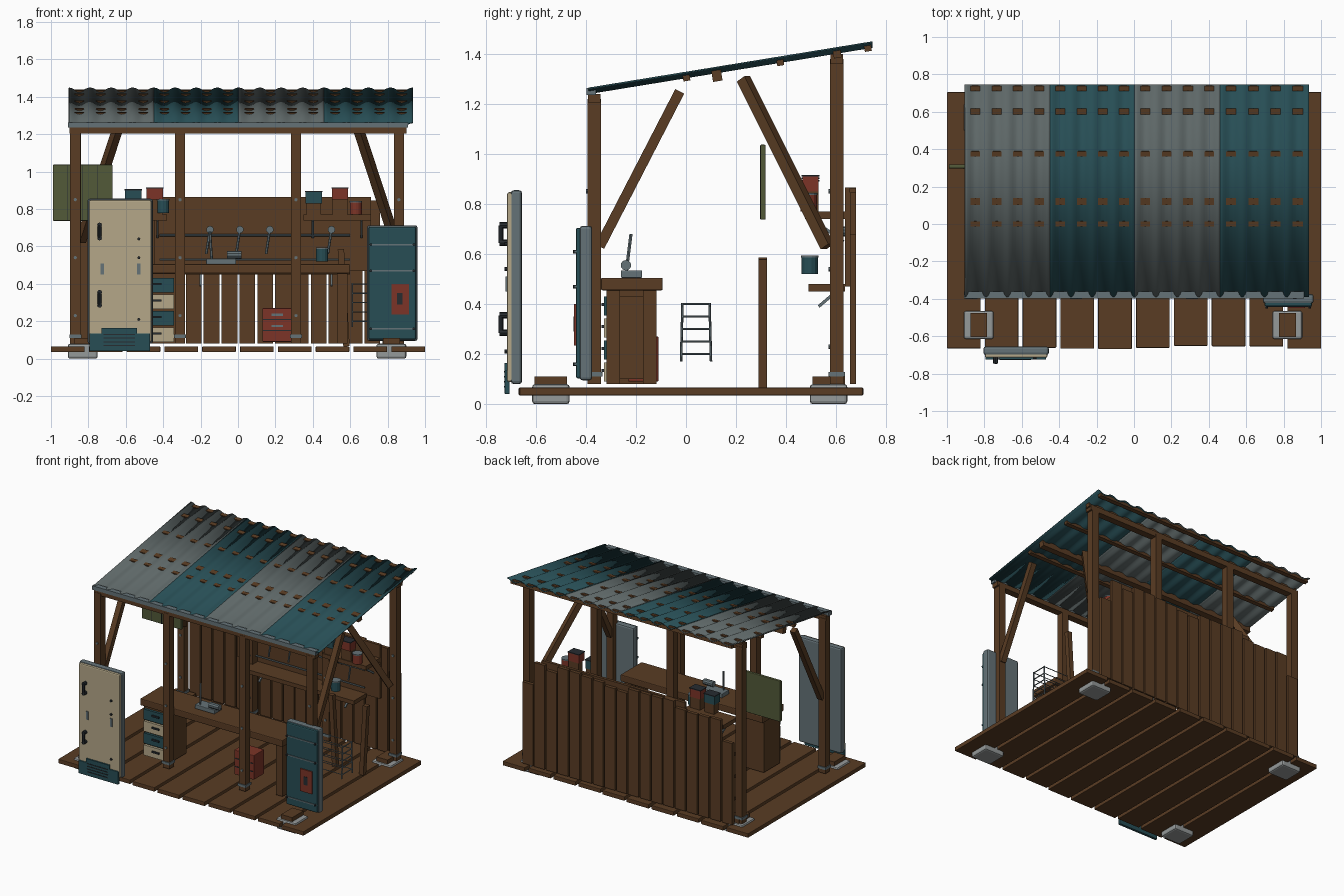
import bpy
import bmesh
import math
import random
from mathutils import Matrix, Vector

random.seed(4)
default_cube = bpy.data.objects.get("Cube")
if default_cube:
    bpy.data.objects.remove(default_cube)


def material(name, red, green, blue):
    mat = bpy.data.materials.new(name)
    mat.use_nodes = True
    color = (red, green, blue, 1)
    mat.diffuse_color = color
    shader = mat.node_tree.nodes["Principled BSDF"]
    shader.inputs["Base Color"].default_value = color
    shader.inputs["Roughness"].default_value = 0.8
    return mat


wood = material("brown wood", .1, .045, .017)
teal = material("teal paint", .02, .075, .09)
roof_grey = material("roof grey", .11, .135, .135)
stone = material("pale stone", .3, .32, .32)
steel = material("steel", .13, .17, .185)
cream = material("cream paint", .46, .39, .25)
red = material("rust red", .2, .034, .02)
green = material("olive green", .085, .1, .04)
dark = material("dark metal", .02, .025, .03)


def finish(name, bm, mat):
    bmesh.ops.recalc_face_normals(bm, faces=bm.faces)
    mesh = bpy.data.meshes.new(name)
    bm.to_mesh(mesh)
    bm.free()
    mesh.materials.append(mat)
    obj = bpy.data.objects.new(name, mesh)
    bpy.context.collection.objects.link(obj)
    return obj


def box(name, mat, xs, ys, zs, bevel=0):
    """Box from its (low, high) range on each axis."""
    bm = bmesh.new()
    size = [r[1] - r[0] for r in (xs, ys, zs)]
    middle = [(r[0] + r[1]) / 2 for r in (xs, ys, zs)]
    bmesh.ops.create_cube(bm, size=1, matrix=Matrix.Translation(middle) @ Matrix.Diagonal((*size, 1)))
    obj = finish(name, bm, mat)
    if bevel:
        mod = obj.modifiers.new("soft edges", "BEVEL")
        mod.width = bevel
        mod.segments = 2
    return obj


def bar(name, mat, start, end, width, sides=4):
    """Straight bar between two points; square or round."""
    start, end = Vector(start), Vector(end)
    line = end - start
    turn = line.to_track_quat("Z", "Y").to_matrix().to_4x4()
    spin = Matrix.Rotation(math.pi / 4 if sides == 4 else 0, 4, "Z")
    radius = width / math.sqrt(2) if sides == 4 else width / 2
    bm = bmesh.new()
    bmesh.ops.create_cone(bm, cap_ends=True, segments=sides, radius1=radius, radius2=radius,
                          depth=line.length, matrix=Matrix.Translation((start + end) / 2) @ turn @ spin)
    return finish(name, bm, mat)


def around(center, half):
    return center - half, center + half


# Floor planks and corner footings
for i in range(10):
    left = -1 + i * .2022
    shift = random.uniform(0, .02)
    box("floor_plank", wood, (left, left + .18), (-.67 + shift, .71 - shift), (.035, .066), .004)
for x in (-.83, .82):
    for y in (-.54, .57):
        box("footing", stone, around(x, .08), around(y, .075), (0, .08), .012)
        box("footing_block", wood, around(x, .045), around(y, .065), (.075, .11))

# Posts with brackets and bolts
post_xs = (-.87, -.31, .31, .86)
for x in post_xs:
    for y, top in ((-.367, 1.22), (.602, 1.38)):
        box("post", wood, around(x, .027), around(y, .027), (.08, top))
        box("post_bracket", steel, around(x, .032), around(y, .033), (.11, .128))
        for z in (.23, .54, .85):
            bar("post_bolt", steel, (x, y - .033, z), (x, y, z), .018, 8)

# Beams and diagonal braces
box("front_beam", wood, (-.9, .9), around(-.367, .025), (1.205, 1.24))
box("gutter", steel, (-.91, .91), (-.397, -.36), (1.235, 1.264))
box("back_beam", wood, (-.9, .9), around(.602, .025), (1.36, 1.4))
for side in (-1, 1):
    bar("front_brace", wood, (side * .86, -.345, .63), (side * .86, -.025, 1.25), .04)
    bar("back_brace", wood, (side * .84, .565, .63), (side * .62, .23, 1.3), .042)

# Corrugated roof sheets
slope = .163


def roof_z(y):
    return 1.252 + (y + .39) * slope


edges = (-.905, -.45, .003, .46, .935)
for i in range(4):
    bm = bmesh.new()
    steps = 32
    rows = []
    for y in (-.39, .745):
        row = []
        for k in range(steps + 1):
            t = k / steps
            x = edges[i] + (edges[i + 1] - edges[i]) * t
            row.append(bm.verts.new((x, y, roof_z(y) + .01 * math.cos(t * 4 * math.tau))))
        rows.append(row)
    for k in range(steps):
        bm.faces.new((rows[0][k], rows[0][k + 1], rows[1][k + 1], rows[1][k]))
    sheet = finish("roof_sheet", bm, teal if i % 2 else roof_grey)
    mod = sheet.modifiers.new("thickness", "SOLIDIFY")
    mod.thickness = .006
    mod.offset = 0
    bpy.context.view_layer.objects.active = sheet
    sheet.select_set(True)
    bpy.ops.object.shade_smooth_by_angle()
    sheet.select_set(False)

# Purlins showing through the sheet valleys
for y, height in ((0, .024), (.12, .045), (.375, .024), (.602, .03), (.725, .024)):
    purlin = box("purlin", wood, (-.89, .91), around(0, height / 4 + .008), (-height, .002))
    purlin.location = (0, y, roof_z(y))
    purlin.rotation_euler.x = math.atan(slope)

# Back wall planks of uneven height, and the tool board
count = 18
for i in range(count):
    x = -.81 + i * .0955
    top = random.uniform(.81, .87)
    if i in (0, count - 1):
        top = .68
    box("wall_plank", wood, around(x, .042), (.655, .68), (.08, top))
box("tool_board", wood, (-.45, .71), (.635, .656), (.47, .865))
for z in (.53, .66):
    bar("tool_rail", steel, (-.42, .615, z), (.6, .615, z), .012, 8)
for x in (-.15, .01, .17, .5):
    bar("hook", steel, (x, .59, .69), (x, .635, .69), .04, 10)
    bar("hanging_tool", steel, (x, .6, .69), (x - .02, .6, .56), .014, 6)

# Back shelves and the things on them
for low, high in ((-.75, -.38), (.35, .71)):
    box("upper_shelf", wood, (low, high), (.475, .635), (.74, .77))
    for x in (low + .05, high - .05):
        bar("shelf_stay", steel, (x, .5, .74), (x, .63, .65), .012)
box("lower_shelf", wood, (-.3, .6), (.49, .635), (.45, .48))
for x in (-.2, .5):
    bar("shelf_stay", steel, (x, .53, .39), (x, .6, .45), .012)
for x, mat, low in ((-.56, teal, .84), (-.445, red, .85), (.405, teal, .83), (.545, red, .85)):
    box("storage_box", mat, around(x, .043), (.465, .53), (low, low + .06))
    box("box_lid", dark, around(x, .046), (.462, .533), (low + .06, low + .066))
    box("box_stand", wood, around(x, .04), (.48, .53), (.77, low))
for x, y, z, mat in ((-.4, .49, .78, teal), (.63, .49, .77, red), (.45, .495, .52, teal)):
    bar("paint_can", mat, (x, y, z), (x, y, z + .07), .066, 14)
    bar("can_rim", steel, (x, y, z + .066), (x, y, z + .074), .07, 14)

# Workbench with drawer cabinet
box("bench_top", wood, (-.56, .6), (-.34, -.093), (.455, .505), .006)
for y in (-.29, -.145):
    box("bench_leg", wood, (.53, .585), around(y, .027), (.08, .455))
box("bench_rail", wood, (.545, .575), (-.29, -.145), (.1, .43))
box("drawer_cabinet", wood, (-.55, -.335), (-.31, -.12), (.08, .455))
for i in range(4):
    low = .09 + i * .088
    box("drawer_front", teal if i % 2 else cream, (-.54, -.342), (-.328, -.31), (low, low + .076))
    box("drawer_handle", dark, around(-.44, .03), (-.337, -.328), around(low + .045, .006))

# Red crate under the bench
box("red_crate", red, (.13, .29), (-.23, -.11), (.09, .27), .004)
for z in (.15, .21):
    box("crate_groove", dark, (.135, .285), (-.233, -.23), around(z, .003))
    box("crate_handle", steel, (.18, .24), (-.238, -.23), around(z + .025, .006))

# Vise on the bench
box("vise_base", steel, (-.17, -.01), (-.26, -.175), (.505, .535), .004)
bar("vise_jaw", steel, (-.06, -.24, .555), (.02, -.24, .555), .042, 10)
bar("vise_handle", steel, (-.14, -.24, .52), (-.15, -.22, .68), .014, 6)


def leaning_door(name, paint, xs, zs, front, back):
    """Steel slab with a painted front skin."""
    box(name + "_body", steel, xs, (front + .015, back), zs, .012)
    inner = (xs[0] + .008, xs[1] - .008)
    box(name + "_skin", paint, inner, (front, front + .025), (zs[0] + .008, zs[1] - .008), .008)


# Cream door with handles and a kick vent
leaning_door("cream_door", cream, (-.805, -.455), (.08, .855), -.715, -.655)
for z in (.32, .68):
    bar("door_handle", dark, (-.74, -.74, z - .035), (-.74, -.74, z + .035), .02, 8)
    for end in (-.035, .035):
        bar("handle_foot", dark, (-.74, -.745, z + end), (-.74, -.71, z + end), .026, 8)
for x in (-.725, -.53):
    box("door_tag", steel, around(x, .009), (-.722, -.714), (.45, .51))
for z in (.21, .54, .64):
    bar("door_stud", dark, (-.53, -.725, z), (-.53, -.71, z), .016, 8)
box("kick_vent", teal, (-.795, -.47), (-.725, -.705), (.04, .135), .004)
box("vent_cap", teal, (-.73, -.54), (-.725, -.71), (.13, .165))
for i in range(4):
    box("vent_slot", dark, (-.72, -.55), (-.728, -.724), around(.07 + i * .02, .003))

# Teal door with bands and a red plate
leaning_door("teal_door", teal, (.69, .96), (.095, .713), -.44, -.375)
for z in (.16, .47, .61):
    box("door_band", steel, (.7, .95), (-.445, -.438), around(z, .004))
    for x in (.71, .94):
        bar("band_stud", dark, (x, -.452, z), (x, -.44, z), .014, 8)
box("red_plate", red, (.82, .915), (-.448, -.439), (.235, .4))
box("plate_mark", dark, (.85, .88), (-.45, -.447), (.29, .35))

# Green hanging board with battens
box("green_board", green, (-.99, -.67), (.297, .318), (.737, 1.037), .004)
for x in (-.91, -.83, -.75):
    box("board_groove", dark, around(x, .002), (.295, .298), (.74, 1.034))

# Spare timber leaning near the right side
bar("spare_timber", wood, (.58, .307, .066), (.55, .307, .585), .034)
bar("spare_timber", wood, (.8, .307, .066), (.83, .307, .58), .034)

# Wire rack
for x in (.61, .86):
    for y in (-.02, .1):
        bar("rack_upright", steel, (x, y, .17), (x, y + (.04 - y) * .1, .405), .01, 6)
    for i in range(5):
        z = .2 + i * .05
        bar("rack_rung", steel, (x, -.018, z), (x, .098, z), .008, 6)
        if x < .7:
            for y in (-.015, .095):
                bar("rack_shelf_wire", steel, (x, y, z), (x + .25, y, z), .006, 6)
